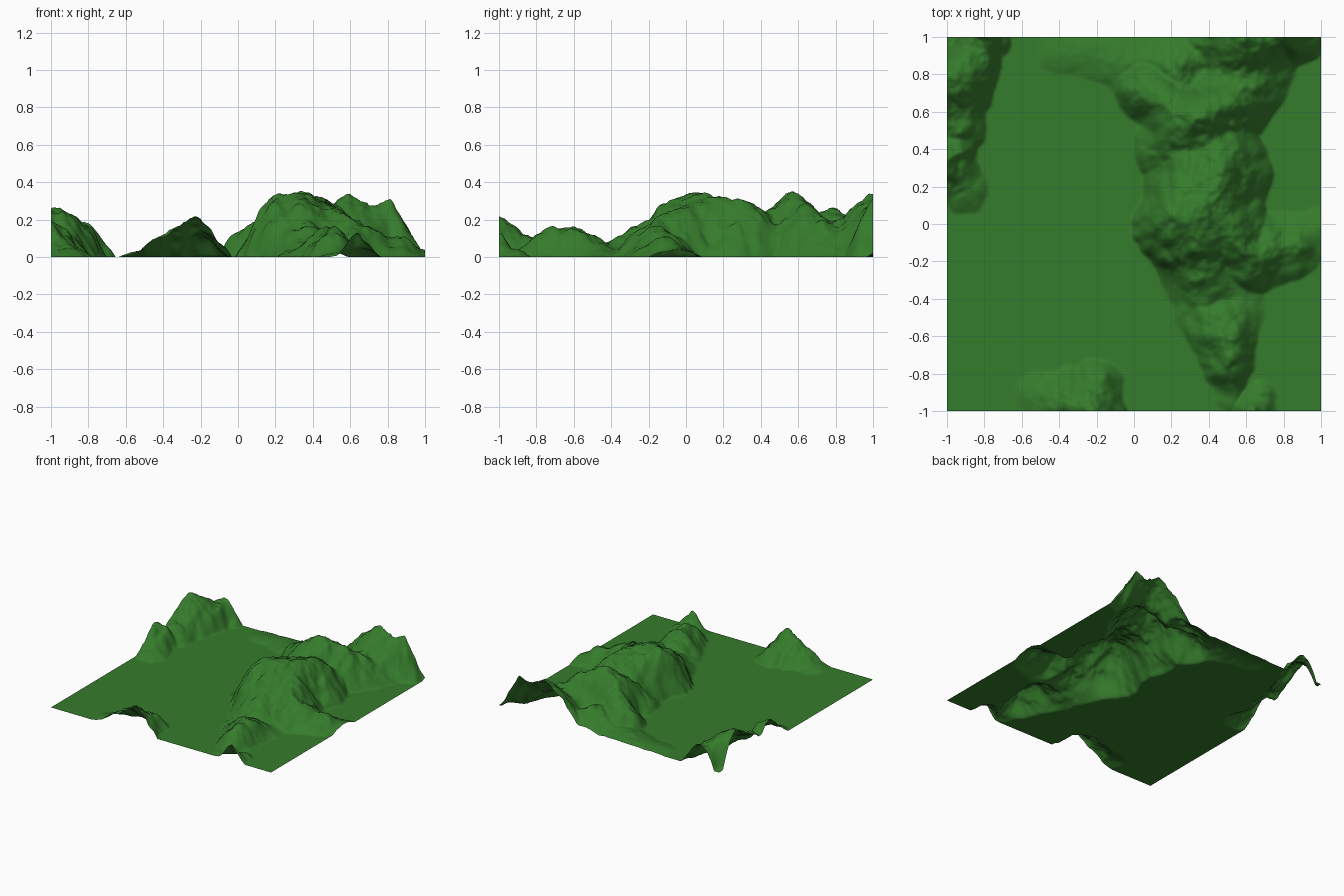
import bpy, bmesh
from mathutils import Vector, noise

N = 180  # grid cells per side

# Ridge lines: (flank exponent, points of (x, y, crest height, half width))
RIDGES = [
    # central massif
    (1.9, [(0.27, 0.42, 0.20, 0.27), (0.40, 0.27, 0.31, 0.34), (0.30, 0.00, 0.345, 0.31)]),
    # south spur, over a saddle to a lower hill
    (1.5, [(0.32, -0.10, 0.24, 0.25), (0.45, -0.42, 0.07, 0.25),
           (0.48, -0.60, 0.18, 0.18), (0.50, -0.76, 0.13, 0.15), (0.52, -0.93, 0.03, 0.08)]),
    # east spur
    (1.5, [(0.45, 0.00, 0.27, 0.30), (0.62, -0.16, 0.20, 0.21),
           (0.82, -0.12, 0.11, 0.19), (1.00, -0.05, 0.035, 0.13)]),
    # north mountain
    (1.5, [(0.08, 0.70, 0.18, 0.18), (0.31, 0.55, 0.335, 0.27),
           (0.50, 0.66, 0.28, 0.25), (0.60, 0.86, 0.17, 0.28)]),
    # peaks on the back edge
    (1.5, [(0.59, 1.00, 0.33, 0.32), (0.70, 1.00, 0.28, 0.26), (0.81, 1.00, 0.30, 0.19)]),
    # low foothills in the back
    (1.5, [(-0.40, 0.92, 0.02, 0.12), (0.05, 0.86, 0.06, 0.18), (0.25, 0.82, 0.15, 0.26)]),
    # left back hill
    (1.5, [(-1.00, 0.56, 0.15, 0.22), (-1.00, 0.78, 0.275, 0.30), (-0.87, 1.00, 0.215, 0.21)]),
    (1.5, [(-1.00, 0.32, 0.19, 0.20), (-0.90, 0.18, 0.06, 0.13)]),
    # front edge hills
    (1.5, [(-0.22, -1.00, 0.20, 0.18), (-0.35, -0.97, 0.14, 0.23), (-0.48, -0.95, 0.05, 0.17)]),
    (1.5, [(-0.22, -1.00, 0.16, 0.18), (-0.20, -0.86, 0.12, 0.15)]),
    (1.5, [(0.66, -1.00, 0.115, 0.13), (0.69, -0.92, 0.05, 0.08)]),
]


def ridge_height(x, y, power, ridge):
    best = 0.0
    for a, b in zip(ridge, ridge[1:]):
        dx, dy = b[0] - a[0], b[1] - a[1]
        t = ((x - a[0]) * dx + (y - a[1]) * dy) / (dx * dx + dy * dy)
        t = min(1.0, max(0.0, t))
        d = ((x - a[0] - t * dx) ** 2 + (y - a[1] - t * dy) ** 2) ** 0.5
        w = a[3] + t * (b[3] - a[3])
        if d < w:
            best = max(best, (a[2] + t * (b[2] - a[2])) * (1 - (d / w) ** power))
    return best


def height(x, y):
    # wobble the ridges, blend them, then roughen the slopes
    p = Vector((x, y, 0.3))
    wx = x + 0.03 * noise.noise(p * 5) + 0.018 * noise.noise(p * 13)
    wy = y + 0.03 * noise.noise(p * 5 + Vector((7, 3, 1))) + 0.018 * noise.noise(p * 13 + Vector((2, 9, 4)))
    h = sum(ridge_height(wx, wy, e, r) ** 8 for e, r in RIDGES) ** 0.125
    if h > 0:
        h += min(h, 0.12) * 0.28 * noise.fractal(p * 6, 0.8, 2.0, 5)
    # notch at the left back corner
    d2 = (x + 1) ** 2 + (y - 1) ** 2
    h -= 0.25 * 2.718 ** (-d2 / 0.0121)
    return max(0.0, h)


# terrain sheet
bm = bmesh.new()
bmesh.ops.create_grid(bm, x_segments=N, y_segments=N, size=1.0)
for v in bm.verts:
    v.co.z = height(v.co.x, v.co.y)
for f in bm.faces:
    f.smooth = True
mesh = bpy.data.meshes.new("terrain")
bm.to_mesh(mesh)
bm.free()
terrain = bpy.data.objects.new("terrain", mesh)
bpy.context.collection.objects.link(terrain)

# grass green
mat = bpy.data.materials.new("grass")
mat.diffuse_color = (0.036, 0.2, 0.025, 1.0)
mesh.materials.append(mat)
